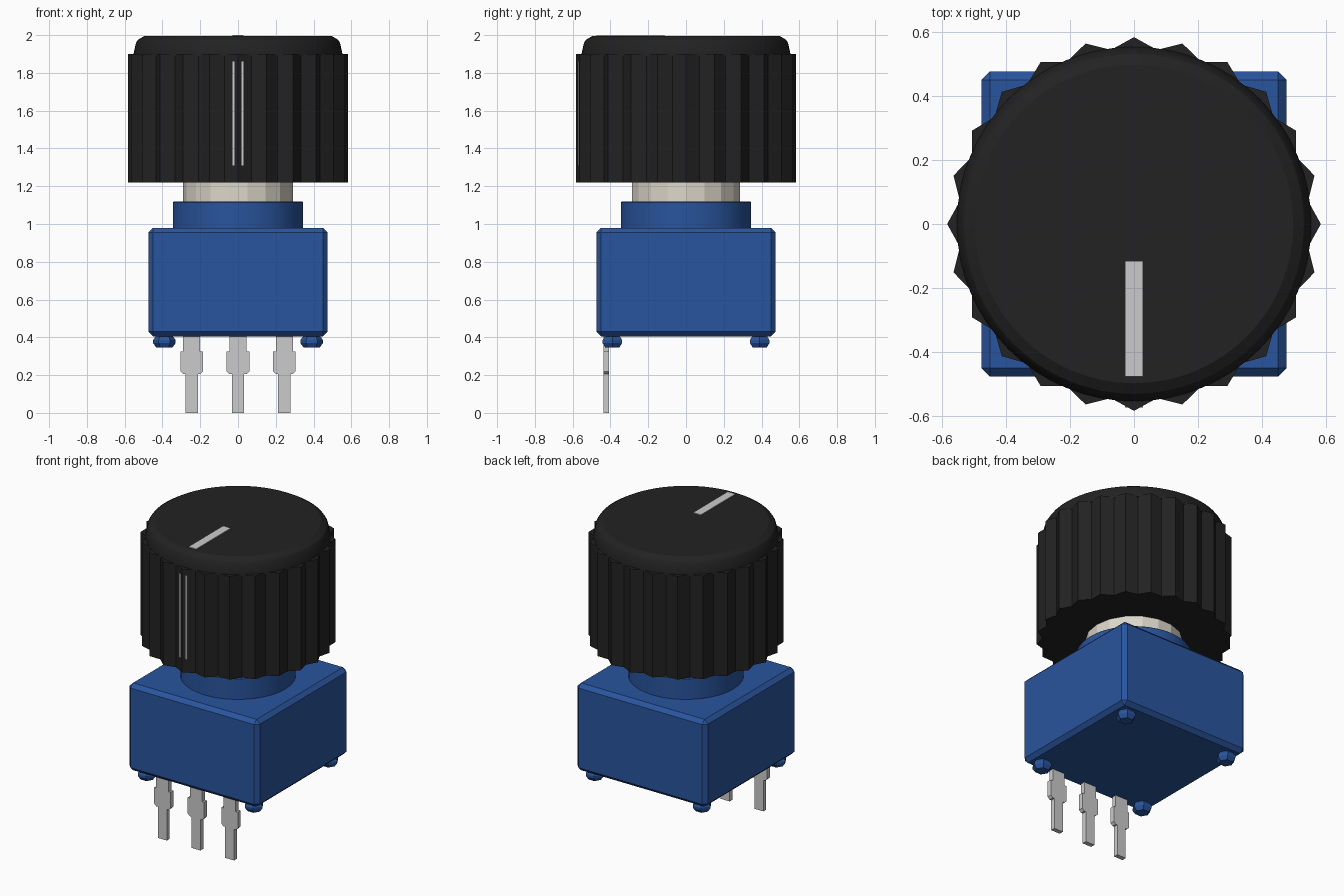
import bpy, bmesh
from math import pi, cos, sin

if "Cube" in bpy.data.objects:
    bpy.data.objects.remove(bpy.data.objects["Cube"])


def material(name, rgb):
    m = bpy.data.materials.new(name)
    m.diffuse_color = (*rgb, 1)
    m.use_nodes = True
    m.node_tree.nodes["Principled BSDF"].inputs["Base Color"].default_value = m.diffuse_color
    return m


BLACK = material("black_plastic", (0.016, 0.016, 0.016))
BLUE = material("blue_plastic", (0.022, 0.09, 0.34))
CREAM = material("cream_plastic", (0.72, 0.68, 0.59))


def finish(name, bm, mat=None):
    bmesh.ops.recalc_face_normals(bm, faces=bm.faces)
    me = bpy.data.meshes.new(name)
    bm.to_mesh(me)
    bm.free()
    ob = bpy.data.objects.new(name, me)
    bpy.context.collection.objects.link(ob)
    if mat:
        me.materials.append(mat)
    return ob


def box(name, lo, hi, mat=None, bevel=0):
    bm = bmesh.new()
    bmesh.ops.create_cube(bm, size=1)
    for v in bm.verts:
        v.co = [(a + b) / 2 + c * (b - a) for a, b, c in zip(lo, hi, v.co)]
    if bevel:
        bmesh.ops.bevel(bm, geom=bm.edges[:], offset=bevel, segments=1, affect='EDGES')
    return finish(name, bm, mat)


def lathe(name, profile, sides, mat, centre=(0, 0), ridge=0, smooth=False):
    """Stack of rings (radius, z); odd corners are pulled in by ridge."""
    bm = bmesh.new()
    rings = []
    for r, z in profile:
        ring = []
        for i in range(sides):
            a = 2 * pi * i / sides
            rr = r - ridge * (i % 2)
            ring.append(bm.verts.new((centre[0] + rr * cos(a), centre[1] + rr * sin(a), z)))
        rings.append(ring)
    for lower, upper in zip(rings, rings[1:]):
        for i in range(sides):
            j = (i + 1) % sides
            f = bm.faces.new((lower[i], lower[j], upper[j], upper[i]))
            f.smooth = smooth
    bm.faces.new(rings[0])
    bm.faces.new(rings[-1])
    ob = finish(name, bm, mat)
    if smooth:
        ob.data.set_sharp_from_angle(angle=0.4)
    return ob


# Housing, collar and shaft
box("housing", (-0.475, -0.475, 0.405), (0.475, 0.475, 0.98), BLUE, 0.025)
lathe("collar", [(0.345, 0.97), (0.345, 1.115), (0.34, 1.12)], 48, BLUE, smooth=True)
lathe("shaft", [(0.29, 1.11), (0.29, 1.24)], 18, CREAM)

# Knob: ridged grip with 24 points and a chamfered cap
lathe("knob_grip", [(0.583, 1.22), (0.583, 1.90)], 48, BLACK, ridge=0.035)
lathe("knob_cap", [(0.553, 1.89), (0.553, 1.90), (0.54, 1.96), (0.53, 1.975), (0.497, 1.995)],
      64, BLACK, smooth=True)

# Pointer marks on the top and the front of the knob
box("top_pointer", (-0.028, -0.475, 1.98), (0.028, -0.115, 2.0))
box("side_pointer", (-0.028, -0.573, 1.31), (0.028, -0.54, 1.86))

# Standoff feet at the four corners
for sx in (-1, 1):
    for sy in (-1, 1):
        lathe("foot", [(0.042, 0.41), (0.06, 0.385), (0.06, 0.37), (0.042, 0.345)],
              6, BLUE, (0.39 * sx, 0.39 * sy))

# Three stepped terminal pins along the front edge
HALF = [(0.033, 0), (0.033, 0.205), (0.045, 0.205), (0.06, 0.22),
        (0.06, 0.325), (0.045, 0.325), (0.045, 0.42)]
for x in (-0.245, 0, 0.245):
    bm = bmesh.new()
    outline = HALF + [(-w, z) for w, z in reversed(HALF)]
    face = bm.faces.new([bm.verts.new((x + w, -0.438, z)) for w, z in outline])
    ext = bmesh.ops.extrude_face_region(bm, geom=[face])
    for v in ext["geom"]:
        if isinstance(v, bmesh.types.BMVert):
            v.co.y += 0.03
    finish("terminal_pin", bm)
